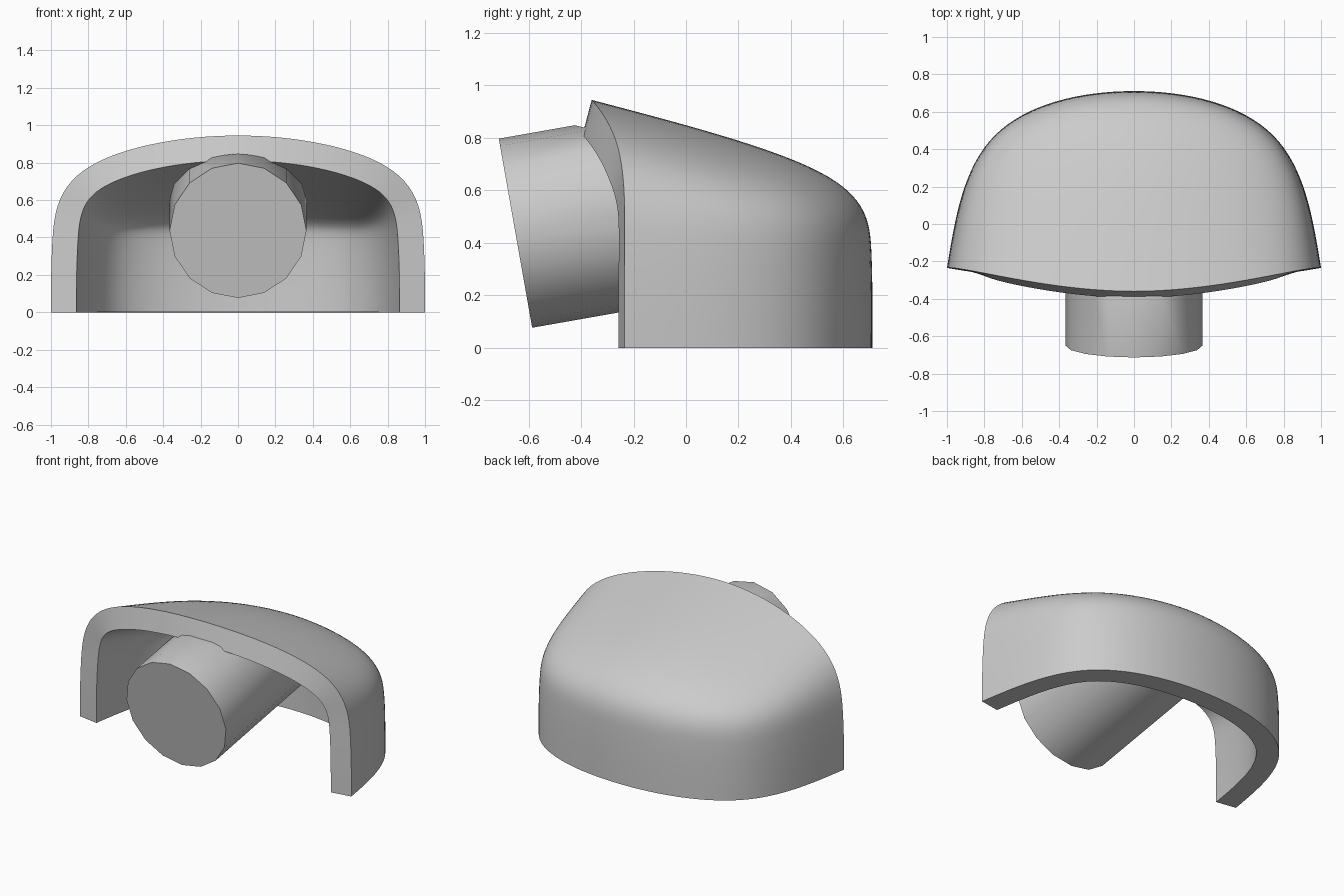
import bpy, bmesh, math
from mathutils import Matrix, Vector

cube = bpy.data.objects.get("Cube")
if cube:
    bpy.data.objects.remove(cube, do_unlink=True)

grey = bpy.data.materials.new("plain_grey")
grey.use_nodes = True
colour = (0.6, 0.6, 0.6, 1)
grey.diffuse_color = colour
grey.node_tree.nodes["Principled BSDF"].inputs["Base Color"].default_value = colour


def add_object(name, bm):
    bmesh.ops.recalc_face_normals(bm, faces=bm.faces)
    mesh = bpy.data.meshes.new(name)
    bm.to_mesh(mesh)
    bm.free()
    mesh.materials.append(grey)
    obj = bpy.data.objects.new(name, mesh)
    bpy.context.collection.objects.link(obj)
    bpy.ops.object.select_all(action='DESELECT')
    obj.select_set(True)
    bpy.context.view_layer.objects.active = obj
    return obj


# Hood: half cage of side, roof and back panels, mirrored, rounded and thickened
cage = {
    "front_base": (1.0, -0.235, 0), "front_waist": (1.0, -0.235, 0.38),
    "front_top": (0.95, -0.229, 0.815), "front_mid": (0, -0.425, 1.01),
    "back_base": (0.87, 0.57, 0), "back_waist": (0.87, 0.572, 0.38),
    "back_top": (0.84, 0.54, 0.56), "back_base_mid": (0, 0.78, 0),
    "back_waist_mid": (0, 0.783, 0.38), "back_top_mid": (0, 0.75, 0.728),
}
panels = [
    ("front_base", "back_base", "back_waist", "front_waist"),
    ("front_waist", "back_waist", "back_top", "front_top"),
    ("back_base", "back_base_mid", "back_waist_mid", "back_waist"),
    ("back_waist", "back_waist_mid", "back_top_mid", "back_top"),
    ("front_top", "back_top", "back_top_mid", "front_mid"),
]
bm = bmesh.new()
for side in (1, -1):
    verts = {k: bm.verts.new((side * x, y, z)) for k, (x, y, z) in cage.items()}
    for panel in panels:
        bm.faces.new([verts[k] for k in panel][::side])
bmesh.ops.remove_doubles(bm, verts=bm.verts, dist=0.001)
hood = add_object("hood", bm)
# Outward winding, so that the thickness grows inwards
if hood.data.polygons[0].normal.x < 0:
    hood.data.flip_normals()
sub = hood.modifiers.new("round", 'SUBSURF')
sub.levels = sub.render_levels = 4
sub.boundary_smooth = 'PRESERVE_CORNERS'
shell = hood.modifiers.new("thickness", 'SOLIDIFY')
shell.thickness = 0.138
shell.offset = -1
for mod in ("round", "thickness"):
    bpy.ops.object.modifier_apply(modifier=mod)
bpy.ops.object.shade_smooth_by_angle(angle=math.radians(35))

# Barrel: tilted cylinder, trimmed where it meets the sloping roof
length, tilt = 1.17, math.radians(10)
axis = Vector((0, math.cos(tilt), math.sin(tilt)))
centre = Vector((0, -0.65, 0.437)) + axis * length / 2
bm = bmesh.new()
bmesh.ops.create_cone(
    bm, cap_ends=True, segments=16, radius1=0.366, radius2=0.366, depth=length,
    matrix=Matrix.Translation(centre) @ Matrix.Rotation(tilt - math.pi / 2, 4, 'X'))
bmesh.ops.bisect_plane(
    bm, geom=bm.verts[:] + bm.edges[:] + bm.faces[:],
    plane_co=(0, -0.43, 0.85), plane_no=(0, 0.25, 1), clear_outer=True)
bmesh.ops.holes_fill(bm, edges=[e for e in bm.edges if e.is_boundary])
add_object("barrel", bm)
bpy.ops.object.shade_smooth_by_angle(angle=math.radians(30))
